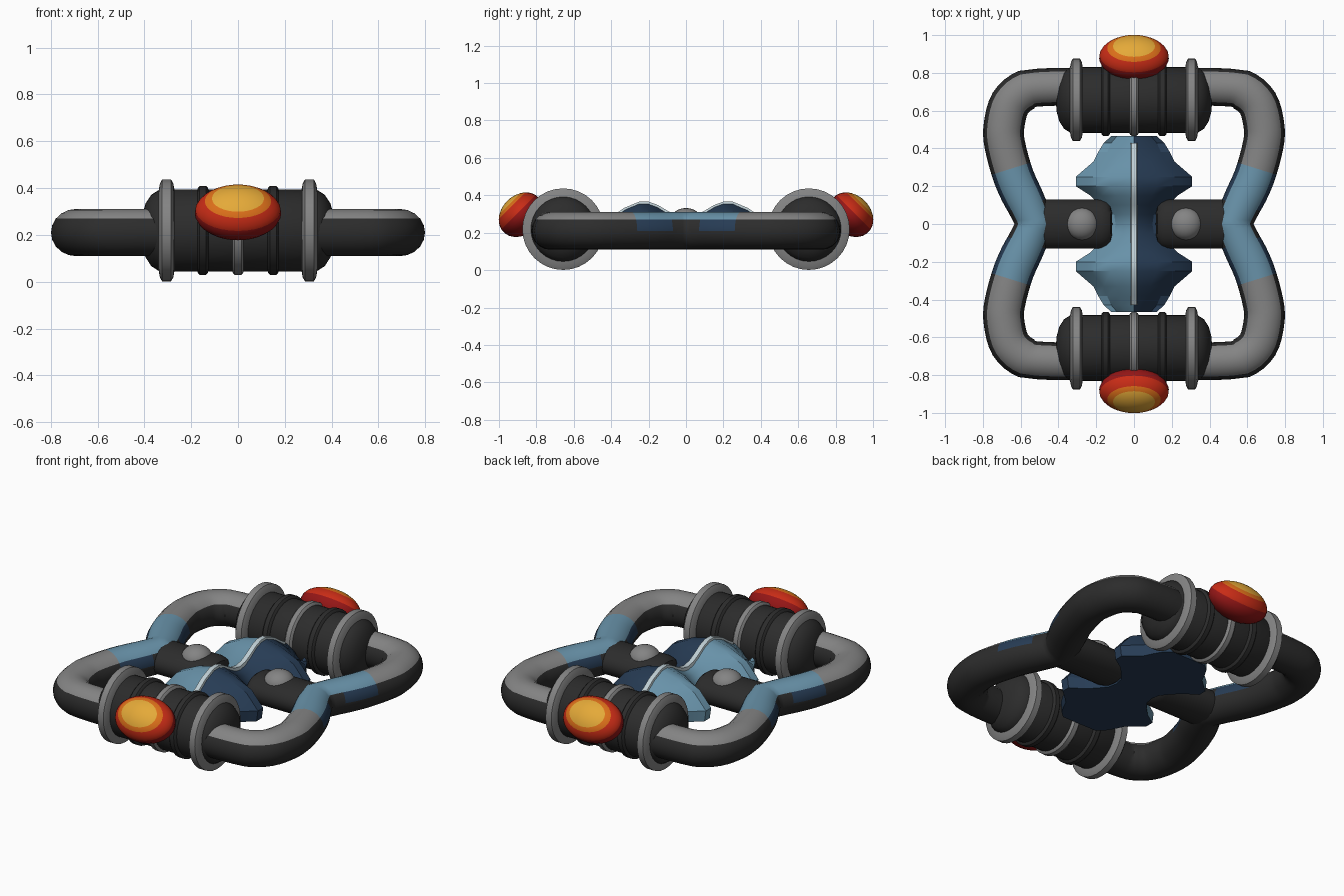
import bpy, bmesh, math
from mathutils import Vector, Matrix

if "Cube" in bpy.data.objects:
    bpy.data.objects.remove(bpy.data.objects["Cube"])


def material(name, rgb):
    m = bpy.data.materials.new(name)
    m.diffuse_color = (*rgb, 1)
    m.use_nodes = True
    m.node_tree.nodes["Principled BSDF"].inputs["Base Color"].default_value = m.diffuse_color
    return m


grey = material("grey metal", (0.23, 0.23, 0.23))
charcoal = material("charcoal", (0.025, 0.025, 0.025))
blue = material("light blue", (0.14, 0.29, 0.40))
navy = material("navy", (0.02, 0.045, 0.09))
pale = material("pale trim", (0.52, 0.62, 0.66))
yellow = material("amber", (0.78, 0.40, 0.04))
orange = material("orange", (0.72, 0.16, 0.01))
red = material("red", (0.58, 0.025, 0.008))
dark_red = material("dark red", (0.30, 0.008, 0.008))


def finish(name, bm, mats, angle=35, mirror=None):
    bmesh.ops.remove_doubles(bm, verts=bm.verts, dist=1e-5)
    bmesh.ops.recalc_face_normals(bm, faces=bm.faces)
    me = bpy.data.meshes.new(name)
    bm.to_mesh(me)
    bm.free()
    for m in mats:
        me.materials.append(m)
    for p in me.polygons:
        p.use_smooth = True
    me.set_sharp_from_angle(angle=math.radians(angle))
    ob = bpy.data.objects.new(name, me)
    bpy.context.collection.objects.link(ob)
    if mirror:
        mod = ob.modifiers.new("mirror", 'MIRROR')
        mod.use_axis = mirror
        mod.merge_threshold = 0.0005
    return ob


def skin(bm, rings, closed=True, index=lambda i, j: 0):
    """Join successive rings of points with quads."""
    vs = [[bm.verts.new(p) for p in r] for r in rings]
    n = len(rings[0])
    for i in range(len(vs) - 1):
        for j in range(n if closed else n - 1):
            k = (j + 1) % n
            f = bm.faces.new((vs[i][j], vs[i][k], vs[i + 1][k], vs[i + 1][j]))
            f.material_index = index(i, j)
    return vs


def lathe(name, profile, mats, matrix, seg=32, index=lambda i, j: 0, mirror=None):
    """Spin (position, radius) pairs about local x."""
    bm = bmesh.new()
    rings = []
    for x, r in profile:
        rings.append([matrix @ Vector((x, r * math.cos(2 * math.pi * j / seg),
                                       r * math.sin(2 * math.pi * j / seg)))
                      for j in range(seg)])
    skin(bm, rings, True, index)
    bmesh.ops.dissolve_degenerate(bm, dist=1e-5, edges=bm.edges)
    return finish(name, bm, mats, mirror=mirror)


def band(x, half, r0, r1):
    b = half * 0.35
    d = (r1 - r0) * 0.35
    return [(x - half, r0), (x - half + b * 0.5, r1 - d), (x - half + b * 1.3, r1),
            (x + half - b * 1.3, r1), (x + half - b * 0.5, r1 - d), (x + half, r0)]


# Canisters across the front and back, with bands and glowing lamps
dome = [(0.335, 0.175), (0.37, 0.153), (0.395, 0.115), (0.41, 0.06), (0.414, 0.0)]
for side, label in ((-1, "front"), (1, "back")):
    place = Matrix.Translation((0, side * 0.657, 0.219))
    body = [(-x, r) for x, r in reversed(dome)] + dome
    lathe(label + "_canister", body, [charcoal], place)
    for x in (-0.305, 0.305):
        lathe(label + "_end_ring", band(x, 0.035, 0.165, 0.218), [grey], place)
    for x in (-0.15, 0.15):
        lathe(label + "_rib", band(x, 0.025, 0.17, 0.19), [charcoal], place)
    lathe(label + "_centre_band", band(0, 0.026, 0.17, 0.19), [grey], place)

    # Lamp: flattened dome tilted up and outward, coloured in rings
    out = Vector((0, side * 0.7071, 0.7071))
    across = Vector((1, 0, 0))
    tang = Vector((0, side * -0.7071, 0.7071))
    m = Matrix((out * 0.105, across * 0.185, tang * 0.132)).transposed().to_4x4()
    m = Matrix.Translation((0, side * 0.882, 0.296)) @ m
    degs = [0, 12, 24, 37, 44, 50, 60, 70, 80, 95, 110, 125, 140, 155, 168, 180]
    prof = [(math.cos(math.radians(d)), math.sin(math.radians(d))) for d in degs]
    lathe(label + "_lamp", prof, [yellow, orange, red, dark_red], m,
          index=lambda i, j: 0 if i < 3 else 1 if i < 5 else 2 if i < 8 else 3)

# Side pipes: a quarter swept along a smooth path, then mirrored
path = [Vector(p) for p in ((0.485, -0.1), (0.525, 0), (0.568, 0.1), (0.637, 0.25),
                            (0.684, 0.42), (0.688, 0.52), (0.655, 0.64), (0.57, 0.71),
                            (0.45, 0.725), (0.33, 0.725), (0.2, 0.725))]
STEPS, SEG = 4, 20
centres = []
for s in range(1, len(path) - 2):
    a, b, c, d = path[s - 1:s + 3]
    for q in range(STEPS):
        t = q / STEPS
        centres.append(0.5 * (2 * b + (c - a) * t + (2 * a - 5 * b + 4 * c - d) * t * t
                              + (3 * b - a - 3 * c + d) * t ** 3))
centres.append(path[-2])
rings = []
for i, c in enumerate(centres):
    tan = (centres[min(i + 1, len(centres) - 1)] - centres[max(i - 1, 0)]).normalized()
    n = Vector((tan.y, -tan.x))
    n = Vector((1, 0)).lerp(n, min(1, c.y / 0.15))
    r = 0.108 if c.x > 0.55 or c.y < 0.3 else 0.1
    rings.append([(c.x + n.x * r * math.cos(a), max(0, c.y + n.y * r * math.cos(a)),
                   0.21 + 0.101 * math.sin(a))
                  for a in (2 * math.pi * j / SEG for j in range(SEG))])


def pipe_colour(i, j):
    top = 2 <= j < 8
    if i < 9:                       # painted stretch by the waist
        if top:
            return 2
        return 3 if j < 10 and i >= 4 else 1
    return 0 if top else 1


bm = bmesh.new()
skin(bm, rings, True, pipe_colour)
finish("side_pipes", bm, [grey, charcoal, blue, navy], mirror=(True, True, False))

# Hubs reaching inward from the pipes, each with a grey knob
flat = Matrix.Translation((0, 0, 0.205)) @ Matrix.Diagonal((1, 1, 0.68, 1))
lathe("hubs", [(0.115, 0), (0.117, 0.06), (0.125, 0.1), (0.145, 0.122), (0.175, 0.13),
               (0.5, 0.13), (0.5, 0)], [charcoal], flat, mirror=(True, False, False))
ball = [(-math.cos(math.pi * k / 12), math.sin(math.pi * k / 12)) for k in range(13)]
lathe("knobs", ball, [grey], Matrix.Translation((0.275, 0, 0.262))
      @ Matrix.Diagonal((0.086, 0.086, 0.07, 1)), 24, mirror=(True, False, False))

# Central shell: (y, half width, ridge height) stations, two flared lobes
half = [(0.0, 0.13, 0.275), (0.05, 0.14, 0.285), (0.1, 0.18, 0.31), (0.15, 0.23, 0.34),
        (0.2, 0.308, 0.358), (0.25, 0.308, 0.358), (0.33, 0.215, 0.325),
        (0.38, 0.19, 0.29), (0.43, 0.16, 0.26), (0.465, 0.12, 0.24)]
stations = [(-y, w, z) for y, w, z in reversed(half[1:])] + half
rings = []
for y, w, z in stations:
    side = [(0.4 * w, z - 0.03), (0.75 * w, z - 0.08), (w, 0.19), (w * 0.97, 0.125)]
    rings.append([(-x, y, h) for x, h in reversed(side)] + [(0, y, z)]
                 + [(x, y, h) for x, h in side])
bm = bmesh.new()
vs = skin(bm, rings, True, lambda i, j: 0 if j < 4 else 1)
for end in (vs[0], vs[-1]):
    bm.faces.new(end).material_index = 1
finish("centre_shell", bm, [blue, navy], angle=25)

# Pale trim running along the ridge
rings = [[(-0.02, y, z - 0.02), (-0.014, y, z + 0.008), (0.014, y, z + 0.008),
          (0.02, y, z - 0.02)] for y, w, z in stations if abs(y) < 0.44]
bm = bmesh.new()
vs = skin(bm, rings)
for end in (vs[0], vs[-1]):
    bm.faces.new(end)
finish("ridge_trim", bm, [pale])
